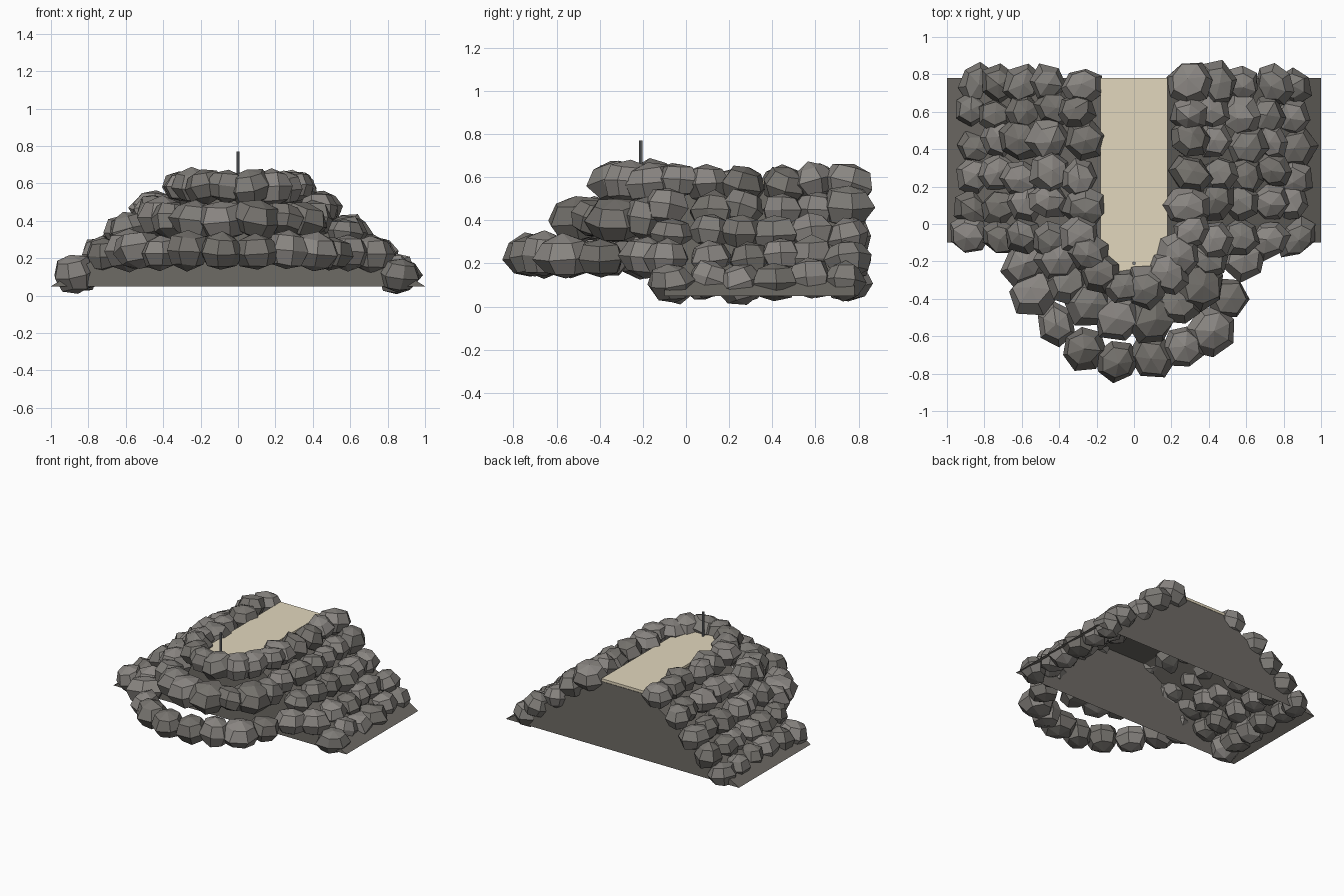
import bpy, bmesh, math, random
from mathutils import Matrix, Vector

if "Cube" in bpy.data.objects:
    bpy.data.objects.remove(bpy.data.objects["Cube"])

random.seed(11)


def material(name, rgb):
    m = bpy.data.materials.new(name)
    m.diffuse_color = (*rgb, 1)
    m.use_nodes = True
    m.node_tree.nodes["Principled BSDF"].inputs["Base Color"].default_value = m.diffuse_color
    return m


ROCKS = [material("rock_%d" % i, c) for i, c in enumerate(
    [(0.21, 0.2, 0.185), (0.18, 0.17, 0.155), (0.25, 0.235, 0.22)])]
CORE = material("core_fill", (0.155, 0.145, 0.13))
SAND = material("path_concrete", (0.76, 0.68, 0.51))
STEEL = material("steel", (0.22, 0.23, 0.24))


def finish(name, bm, mats):
    bmesh.ops.recalc_face_normals(bm, faces=bm.faces)
    me = bpy.data.meshes.new(name)
    bm.to_mesh(me)
    bm.free()
    for m in mats:
        me.materials.append(m)
    ob = bpy.data.objects.new(name, me)
    bpy.context.collection.objects.link(ob)
    return ob


def add_rock(bm, pos, r, flat):
    # Faceted boulder: a coarse sphere, jittered, turned and tilted
    start = len(bm.faces)
    verts = bmesh.ops.create_uvsphere(
        bm, u_segments=random.choice((6, 7)), v_segments=4, radius=1)["verts"]
    turn = (Matrix.Rotation(random.uniform(0, math.tau), 4, 'Z')
            @ Matrix.Rotation(random.uniform(-0.35, 0.35), 4, 'X'))
    size = Vector((r * random.uniform(0.95, 1.2), r * random.uniform(0.9, 1.15),
                   r * flat * random.uniform(0.93, 1.07)))
    for v in verts:
        p = v.co * random.uniform(0.93, 1.12)
        v.co = turn @ Vector((p.x * size.x, p.y * size.y, p.z * size.z)) + Vector(pos)
        v.co.z = max(v.co.z, 0)
    bm.faces.ensure_lookup_table()
    tone = random.randrange(3)
    for f in bm.faces[start:]:
        f.material_index = tone


def jit(a):
    return random.uniform(-a, a)


# Trapezoid core, closed at both ends and open underneath
bm = bmesh.new()
profile = [(-1, 0.05), (-0.18, 0.56), (0.18, 0.56), (1, 0.05)]
front = [bm.verts.new((x, -0.10, z)) for x, z in profile]
back = [bm.verts.new((x, 0.78, z)) for x, z in profile]
bm.faces.new(front)
bm.faces.new(back[::-1])
for i in range(3):
    bm.faces.new((front[i], front[i + 1], back[i + 1], back[i]))
finish("embankment_core", bm, [CORE])

# Walkway slab along the crest
bm = bmesh.new()
bmesh.ops.create_cube(bm, size=1, matrix=Matrix.Translation((0, 0.25, 0.572))
                      @ Matrix.Diagonal((0.36, 1.06, 0.02, 1)))
finish("crest_walkway", bm, [SAND])

# Rows of boulders on both slopes
rows = [(0.285, 0.57), (0.435, 0.455), (0.585, 0.34), (0.73, 0.225), (0.855, 0.117)]
for side, label in ((-1, "left"), (1, "right")):
    for k, (x, z) in enumerate(rows):
        bm = bmesh.new()
        for i in range(6):
            y = -0.06 + 0.165 * i + jit(0.035)
            add_rock(bm, (side * (x + jit(0.025)), min(y, 0.75), z + jit(0.015)),
                     random.uniform(0.092, 0.112), 0.88)
        finish("%s_slope_boulders_%d" % (label, k + 1), bm, ROCKS)

# Half rings of boulders around the rounded head
for k, (rx, ry, z, count, r) in enumerate(
        [(0.25, 0.24, 0.58, 6, 0.108), (0.41, 0.40, 0.41, 8, 0.118),
         (0.58, 0.63, 0.235, 10, 0.118)]):
    bm = bmesh.new()
    for i in range(count):
        a = math.pi * (1 + (i + 0.5) / count) + jit(0.05)
        s = 1 + jit(0.03)
        add_rock(bm, (rx * s * math.cos(a), -0.10 + ry * s * math.sin(a), z + jit(0.01)),
                 r * random.uniform(0.92, 1.08), 0.84)
    finish("head_boulder_ring_%d" % (k + 1), bm, ROCKS)

# Marker post at the end of the walkway
bm = bmesh.new()
bmesh.ops.create_cone(bm, cap_ends=True, segments=8, radius1=0.009, radius2=0.009,
                      depth=0.2, matrix=Matrix.Translation((0, -0.21, 0.67)))
finish("marker_post", bm, [STEEL])
